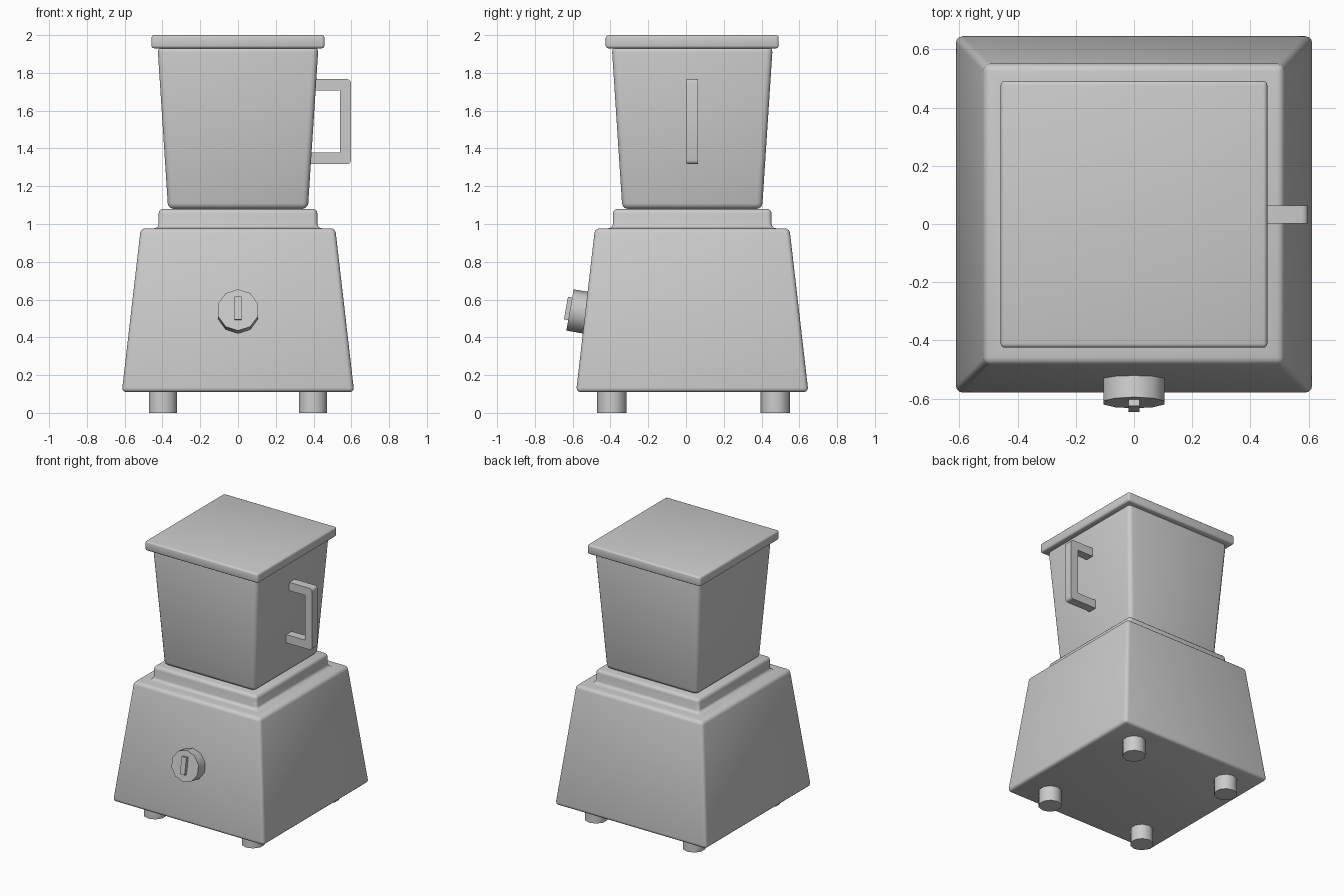
import bpy
import bmesh
from math import radians
from mathutils import Matrix, Vector

cube = bpy.data.objects.get("Cube")
if cube:
    bpy.data.objects.remove(cube, do_unlink=True)

CY = 0.033  # body centre in depth, offset by the knob at the front

grey = bpy.data.materials.new("light grey")
grey.use_nodes = True
grey.diffuse_color = (0.6, 0.6, 0.6, 1)
grey.node_tree.nodes["Principled BSDF"].inputs["Base Color"].default_value = (0.6, 0.6, 0.6, 1)


def finish(name, bm, angle, bevel=0, segments=3):
    """Turn a bmesh into a named, optionally bevelled, smooth object."""
    bmesh.ops.recalc_face_normals(bm, faces=bm.faces)
    if bevel:
        edges = [e for e in bm.edges if e.calc_face_angle(0) > radians(20)]
        bmesh.ops.bevel(bm, geom=edges, offset=bevel, segments=segments,
                        profile=0.5, affect='EDGES', clamp_overlap=True)
    mesh = bpy.data.meshes.new(name)
    bm.to_mesh(mesh)
    bm.free()
    mesh.materials.append(grey)
    obj = bpy.data.objects.new(name, mesh)
    bpy.context.collection.objects.link(obj)
    bpy.ops.object.select_all(action='DESELECT')
    obj.select_set(True)
    bpy.context.view_layer.objects.active = obj
    bpy.ops.object.shade_smooth_by_angle(angle=radians(angle))
    return obj


def square_loft(name, rings, bevel, segments=3):
    """Stack of squares given as (half width, height), capped at both ends."""
    bm = bmesh.new()
    loops = [[bm.verts.new((sx * h, CY + sy * h, z))
              for sx, sy in ((-1, -1), (1, -1), (1, 1), (-1, 1))] for h, z in rings]
    for a, b in zip(loops, loops[1:]):
        for i in range(4):
            j = (i + 1) % 4
            bm.faces.new((a[i], a[j], b[j], b[i]))
    bm.faces.new(loops[0][::-1])
    bm.faces.new(loops[-1])
    return finish(name, bm, 40, bevel, segments)


def decagon(name, radius, depth, matrix):
    bm = bmesh.new()
    bmesh.ops.create_cone(bm, cap_ends=True, segments=10, radius1=radius,
                          radius2=radius, depth=depth, matrix=matrix)
    return finish(name, bm, 40)


# Motor base with stepped collar, tapered jar and lid
square_loft("motor_base", [(0.615, 0.11), (0.515, 0.977), (0.42, 0.977), (0.42, 1.08)], 0.024)
square_loft("jar", [(0.37, 1.08), (0.426, 1.94)], 0.03)
square_loft("lid", [(0.458, 1.93), (0.458, 2.0)], 0.014)

# Handle: a bracket profile extruded in depth
bm = bmesh.new()
profile = [(0.37, 1.317), (0.598, 1.317), (0.598, 1.767), (0.39, 1.767),
           (0.39, 1.706), (0.54, 1.706), (0.54, 1.378), (0.37, 1.378)]
face = bm.faces.new([bm.verts.new((x, CY - 0.031, z)) for x, z in profile])
corners = [e for e in bm.edges if False]
side = bmesh.ops.extrude_face_region(bm, geom=[face])
bmesh.ops.translate(bm, vec=(0, 0.062, 0),
                    verts=[v for v in side["geom"] if isinstance(v, bmesh.types.BMVert)])
outer = [e for e in bm.edges if all(v.co.x > 0.59 for v in e.verts)
         and abs(e.verts[0].co.y - e.verts[1].co.y) > 0.01]
bmesh.ops.bevel(bm, geom=outer, offset=0.02, segments=3, profile=0.5, affect='EDGES')
finish("handle", bm, 40)

# Feet
for fx, x in (("right", -0.397), ("left", 0.397)):
    for fy, y in (("front", -0.393), ("back", 0.473)):
        decagon(f"{fy}_{fx}_foot", 0.078, 0.13, Matrix.Translation((x, y, 0.065)))

# Control knob and its grip, tilted with the sloping front
tilt = Matrix.Translation((0, -0.614, 0.545)) @ Matrix.Rotation(radians(80), 4, 'X')
decagon("knob", 0.111, 0.09, tilt @ Matrix.Translation((0, 0, -0.045)))
bm = bmesh.new()
bmesh.ops.create_cube(bm, size=1, matrix=tilt @ Matrix.Translation((0, 0.006, 0.005))
                      @ Matrix.Diagonal(Vector((0.038, 0.122, 0.036, 1))))
finish("knob_grip", bm, 30)
